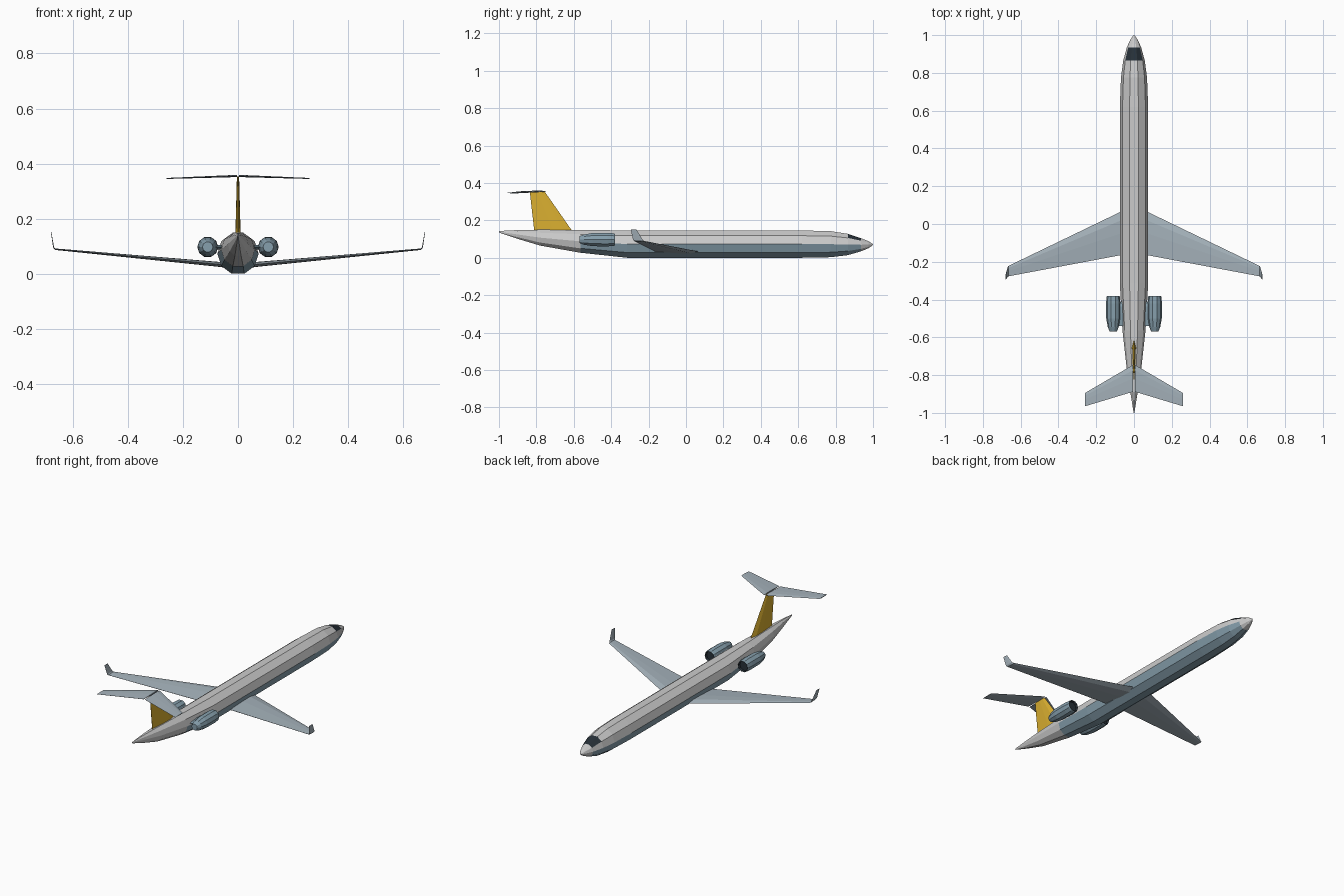
import bpy, bmesh, math
from mathutils import Vector

if "Cube" in bpy.data.objects:
    bpy.data.objects.remove(bpy.data.objects["Cube"])


def material(name, color):
    m = bpy.data.materials.new(name)
    m.diffuse_color = (*color, 1)
    m.use_nodes = True
    m.node_tree.nodes["Principled BSDF"].inputs["Base Color"].default_value = m.diffuse_color
    return m


BODY = material("pale_grey", (0.62, 0.63, 0.64))
BLUE = material("slate_blue", (0.24, 0.35, 0.42))
WING = material("wing_grey", (0.38, 0.45, 0.50))
DARK = material("dark_glass", (0.02, 0.03, 0.04))
AMBER = material("amber", (0.70, 0.43, 0.03))


def loft(name, rings, mats, pick=lambda ring, side: 0):
    """Skin a list of equal-length point rings and cap both ends."""
    bm = bmesh.new()
    loops = [[bm.verts.new(p) for p in ring] for ring in rings]
    n = len(loops[0])
    for i in range(len(loops) - 1):
        for k in range(n):
            f = bm.faces.new((loops[i][k], loops[i][(k + 1) % n],
                              loops[i + 1][(k + 1) % n], loops[i + 1][k]))
            f.material_index = pick(i, k)
    bm.faces.new(loops[0]).material_index = pick(0, 0)
    bm.faces.new(loops[-1]).material_index = pick(len(loops) - 1, 0)
    bmesh.ops.recalc_face_normals(bm, faces=bm.faces)
    mesh = bpy.data.meshes.new(name)
    bm.to_mesh(mesh)
    bm.free()
    for m in mats:
        mesh.materials.append(m)
    obj = bpy.data.objects.new(name, mesh)
    bpy.context.collection.objects.link(obj)
    return obj


def mirror(obj):
    obj.modifiers.new("mirror", 'MIRROR')
    return obj


def ring(x, y, z, rx, rz, n=10):
    return [(x + rx * math.cos(math.tau * k / n), y,
             z + rz * math.sin(math.tau * k / n)) for k in range(n)]


def foil(x, y_front, y_back, z, thick, direction):
    """Thin aerofoil section running along y, thickened along direction."""
    shape = [(0, 0), (0.2, 0.45), (0.5, 0.4), (1, 0.04),
             (1, -0.04), (0.5, -0.4), (0.2, -0.45)]
    d = Vector(direction).normalized()
    return [Vector((x, y_front + (y_back - y_front) * u, z)) + d * thick * v
            for u, v in shape]


# Fuselage: y, half width, bottom z, top z from tail to nose
stations = [(-1.0, 0.002, 0.139, 0.147), (-0.9, 0.018, 0.105, 0.152),
            (-0.78, 0.037, 0.069, 0.154), (-0.565, 0.061, 0.031, 0.153),
            (-0.315, 0.075, 0.004, 0.150), (0.62, 0.075, 0.004, 0.150),
            (0.775, 0.069, 0.007, 0.146), (0.865, 0.057, 0.018, 0.132),
            (0.935, 0.038, 0.038, 0.109), (0.975, 0.020, 0.055, 0.093),
            (1.0, 0.003, 0.072, 0.077)]
HALF = math.sin(math.radians(72))


def paint(i, k):
    if i == 7 and k in (1, 2, 3):
        return 2
    return 1 if 3 <= i <= 7 and k >= 5 else 0


loft("fuselage", [ring(0, y, (b + t) / 2, w, (t - b) / 2 / HALF)
                  for y, w, b, t in stations], [BODY, BLUE, DARK], paint)

# Wings with upturned tips
UP, OUT = (0, 0, 1), (1, 0, 0)
mirror(loft("wing", [
    foil(0.02, 0.085, -0.16, 0.032, 0.022, UP),
    foil(0.07, 0.065, -0.165, 0.038, 0.020, UP),
    foil(0.665, -0.222, -0.277, 0.093, 0.006, UP)], [WING]))
mirror(loft("winglet", [
    foil(0.665, -0.222, -0.277, 0.093, 0.006, UP),
    foil(0.670, -0.232, -0.283, 0.100, 0.004, (-1, 0, 0.4)),
    foil(0.679, -0.265, -0.295, 0.155, 0.002, (-1, 0, 0.1))], [WING]))

# Tail fin and high tailplane
loft("tail_fin", [foil(0, -0.60, -0.81, 0.135, 0.022, OUT),
                  foil(0, -0.755, -0.835, 0.357, 0.009, OUT)], [AMBER])
mirror(loft("tailplane", [
    foil(0.004, -0.745, -0.888, 0.359, 0.009, UP),
    foil(0.26, -0.895, -0.965, 0.350, 0.004, UP)], [WING]))

# Rear engines with recessed dark intakes
profile = [(-0.395, 0.029), (-0.38, 0.032), (-0.385, 0.035), (-0.42, 0.038),
           (-0.50, 0.037), (-0.545, 0.029), (-0.57, 0.019)]
mirror(loft("engine", [ring(0.11, y, 0.101, r, r) for y, r in profile],
            [BLUE, DARK], lambda i, k: 1 if i == 0 else 0))

# Engine pylons
mirror(loft("pylon", [foil(0.045, -0.41, -0.54, 0.10, 0.02, UP),
                      foil(0.09, -0.41, -0.54, 0.10, 0.02, UP)], [BLUE]))

# Rest the model on the ground
for obj in bpy.context.collection.objects:
    obj.location.z = -0.004
